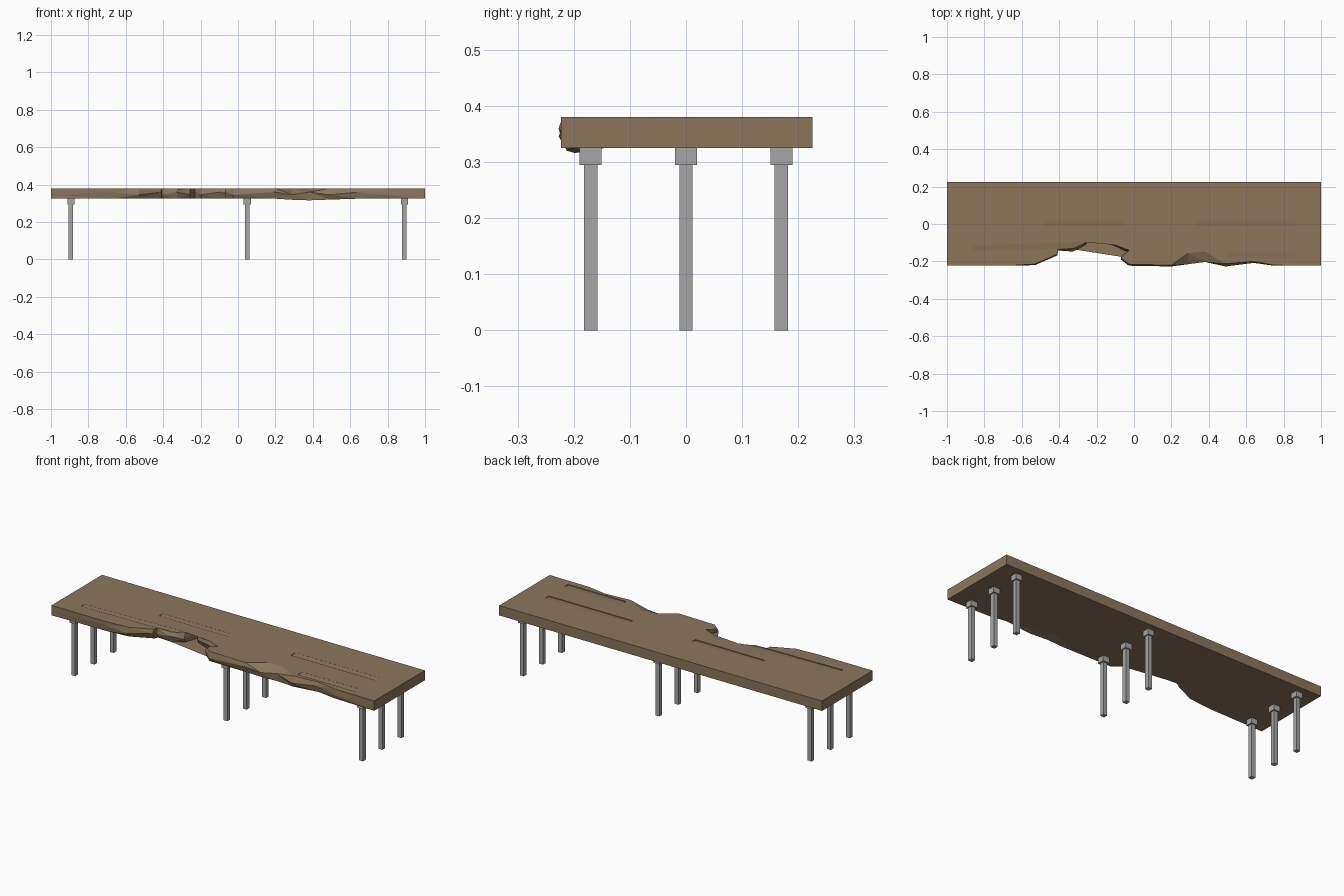
import bpy, bmesh

if "Cube" in bpy.data.objects:
    bpy.data.objects.remove(bpy.data.objects["Cube"])

TOP, BOT, BACK = 0.38, 0.325, 0.225


def material(name, col):
    m = bpy.data.materials.new(name)
    m.diffuse_color = (*col, 1)
    m.use_nodes = True
    m.node_tree.nodes["Principled BSDF"].inputs["Base Color"].default_value = m.diffuse_color
    return m


wood = material("weathered wood", (0.262, 0.183, 0.105))
metal = material("grey metal", (0.38, 0.38, 0.38))


def finish(bm, name, mat):
    bmesh.ops.recalc_face_normals(bm, faces=bm.faces)
    me = bpy.data.meshes.new(name)
    bm.to_mesh(me)
    bm.free()
    me.materials.append(mat)
    ob = bpy.data.objects.new(name, me)
    bpy.context.collection.objects.link(ob)
    return ob


# Broken front edge: x, y at the top, middle and bottom, sag of the lower lip
edge = [
    (-1.0, -.223, -.223, -.223, 0), (-.67, -.223, -.223, -.218, 0),
    (-.53, -.214, -.220, -.205, 0), (-.41, -.160, -.168, -.150, 0),
    (-.405, -.136, -.142, -.130, 0), (-.326, -.130, -.147, -.135, 0),
    (-.257, -.098, -.110, -.095, 0), (-.23, -.020, -.024, -.015, 0),
    (-.198, -.065, -.078, -.065, 0), (-.10, -.112, -.120, -.105, 0),
    (-.027, -.140, -.152, -.140, 0), (-.07, -.180, -.190, -.175, 0),
    (-.027, -.215, -.223, -.212, 0), (.20, -.220, -.227, -.215, 0),
    (.29, -.155, -.215, -.208, .006), (.38, -.148, -.203, -.198, .009),
    (.49, -.212, -.227, -.212, .005), (.64, -.200, -.208, -.200, 0),
    (.75, -.220, -.223, -.216, 0), (1.0, -.223, -.223, -.223, 0),
]

# Table top: loft of the front edge rows, closed by top, bottom, back and ends
bm = bmesh.new()
rows = [[], [], [], []]
for i, (x, yt, ym, yb, sag) in enumerate(edge):
    zm = 0.352 + (0.008 if i % 2 else -0.006)
    rows[0].append(bm.verts.new((x, yt, TOP)))
    rows[1].append(bm.verts.new((x, ym, zm)))
    rows[2].append(bm.verts.new((x, yb, BOT - sag)))
    rows[3].append(bm.verts.new((x, yb + 6 * sag, BOT)) if sag else rows[2][-1])
for a, b in zip(rows, rows[1:]):
    for i in range(len(edge) - 1):
        quad = list(dict.fromkeys((a[i], a[i + 1], b[i + 1], b[i])))
        if len(quad) > 2:
            bm.faces.new(quad)
tl, tr, bl, br = [bm.verts.new((x, BACK, z)) for z in (TOP, BOT) for x in (-1, 1)]
bm.faces.new(rows[0] + [tr, tl])
bm.faces.new(rows[3] + [br, bl])
bm.faces.new((tl, tr, br, bl))
for i, t, b in ((0, tl, bl), (-1, tr, br)):
    bm.faces.new((rows[0][i], rows[1][i], rows[2][i], b, t))
bmesh.ops.triangulate(bm, faces=bm.faces)
slab = finish(bm, "table_top", wood)

# Shallow worn grooves, floors tilted to the front: x0, front, back, x1, front, back
grooves = [
    (-.87, -.143, -.115, -.28, -.130, -.095),
    (-.48, -.010, .020, -.05, -.012, .020),
    (.34, -.015, .022, .86, -.015, .022),
    (.50, -.185, -.148, .86, -.185, -.148),
]
bm = bmesh.new()
for x0, f0, b0, x1, f1, b1 in grooves:
    ends = []
    for x, f, b in ((x0, f0, b0), (x1, f1, b1)):
        ends.append([bm.verts.new((x, y, z)) for y, z in
                     ((f, TOP - .004), (b, TOP - .0005), (b, TOP + .02), (f, TOP + .02))])
    bm.faces.new(ends[0])
    bm.faces.new(ends[1])
    for i in range(4):
        j = (i + 1) % 4
        bm.faces.new((ends[0][i], ends[0][j], ends[1][j], ends[1][i]))
cutter = finish(bm, "groove_cutter", wood)
cutter.hide_render = True
mod = slab.modifiers.new("grooves", 'BOOLEAN')
mod.operation, mod.solver, mod.object = 'DIFFERENCE', 'EXACT', cutter
bpy.context.view_layer.objects.active = slab
bpy.ops.object.modifier_apply(modifier=mod.name)
bpy.data.objects.remove(cutter)


def box(bm, x, y, w, z0, z1):
    vs = bmesh.ops.create_cube(bm, size=1)["verts"]
    for v in vs:
        v.co = (x + v.co.x * w, y + v.co.y * w, (z0 + z1) / 2 + v.co.z * (z1 - z0))


# Nine square legs, each with a wider mounting block under the top
for i, x in enumerate((-.893, .05, .89)):
    for j, y in enumerate((-.17, 0, .17)):
        bm = bmesh.new()
        box(bm, x, y, .024, 0, .295)
        box(bm, x, y, .039, .295, BOT)
        finish(bm, f"leg_{i + 1}_{j + 1}", metal)
